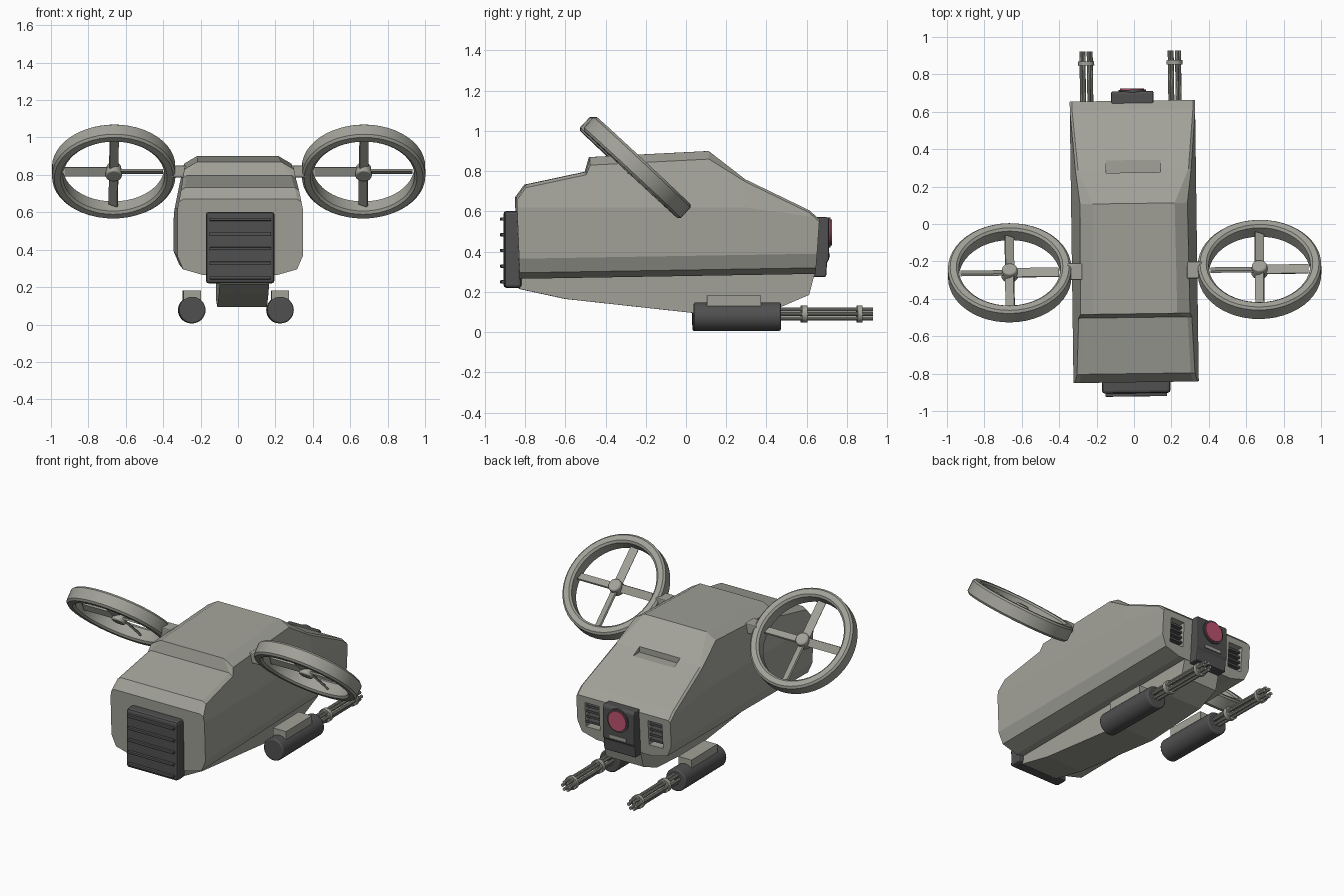
import bpy, bmesh, math
from mathutils import Matrix, Vector

if "Cube" in bpy.data.objects:
    bpy.data.objects.remove(bpy.data.objects["Cube"])


def material(name, rgb):
    m = bpy.data.materials.new(name)
    m.diffuse_color = (*rgb, 1)
    m.use_nodes = True
    m.node_tree.nodes["Principled BSDF"].inputs["Base Color"].default_value = m.diffuse_color
    return m


GREY = material("warm_grey", (0.36, 0.36, 0.32))
DARK = material("dark_grey", (0.08, 0.08, 0.08))
PINK = material("lens_pink", (0.50, 0.085, 0.16))


def finish(name, bm, mat, bevel=0, smooth=False):
    bmesh.ops.recalc_face_normals(bm, faces=bm.faces)
    me = bpy.data.meshes.new(name)
    bm.to_mesh(me)
    bm.free()
    ob = bpy.data.objects.new(name, me)
    bpy.context.collection.objects.link(ob)
    me.materials.append(mat)
    if bevel:
        mod = ob.modifiers.new("bevel", "BEVEL")
        mod.width, mod.segments = bevel, 2
    if smooth:
        bpy.ops.object.select_all(action="DESELECT")
        ob.select_set(True)
        bpy.context.view_layer.objects.active = ob
        bpy.ops.object.shade_smooth_by_angle(angle=math.radians(32))
    return ob


def box(name, lo, hi, mat, bevel=0):
    lo, hi = Vector(lo), Vector(hi)
    bm = bmesh.new()
    size = Matrix.Diagonal((*(hi - lo), 1))
    bmesh.ops.create_cube(bm, size=1, matrix=Matrix.Translation((lo + hi) / 2) @ size)
    return finish(name, bm, mat, bevel)


def add_cyl(bm, x, z, y0, y1, r, seg):
    """Cylinder lying along y."""
    mat = Matrix.Translation((x, (y0 + y1) / 2, z)) @ Matrix.Rotation(math.pi / 2, 4, "X")
    bmesh.ops.create_cone(bm, cap_ends=True, segments=seg, radius1=r, radius2=r,
                          depth=y1 - y0, matrix=mat)


def cyl(name, x, z, y0, y1, r, mat, seg=32, bevel=0):
    bm = bmesh.new()
    add_cyl(bm, x, z, y0, y1, r, seg)
    return finish(name, bm, mat, bevel, True)


def prism(name, pts, x0, x1, mat, bevel=0):
    """Side outline (y, z) extruded along x."""
    bm = bmesh.new()
    f = bm.faces.new([bm.verts.new((x0, y, z)) for y, z in pts])
    ext = bmesh.ops.extrude_face_region(bm, geom=[f])
    bmesh.ops.translate(bm, vec=(x1 - x0, 0, 0),
                        verts=[v for v in ext["geom"] if isinstance(v, bmesh.types.BMVert)])
    return finish(name, bm, mat, bevel)


# Hull: cross-sections lofted along its length
def hull_width(z):
    return 0.335 - 0.05 * max(0, z - 0.62) / 0.25


# y, top height, edge inset, edge drop, lean of the end
stations = [(-0.83, 0.67, 0.02, 0.015, -0.04), (-0.80, 0.733, 0.02, 0.015, 0),
            (-0.50, 0.797, 0.02, 0.015, 0), (-0.48, 0.87, 0.06, 0.04, 0),
            (0.11, 0.90, 0.06, 0.04, 0), (0.29, 0.76, 0.012, 0.012, 0),
            (0.61, 0.605, 0.012, 0.012, 0), (0.64, 0.56, 0.012, 0.012, 0.07)]
bm = bmesh.new()
rings = []
for y, top, inset, drop, lean in stations:
    low = 0.265 + 0.025 * (y + 0.84) / 1.5
    edge = top - drop
    half = [(0.20, low), (0.305, low + 0.03), (0.335, low + 0.10),
            (0.335, min(0.62, top - 0.03)), (hull_width(edge), edge),
            (hull_width(top) - inset, top)]
    ring = half + [(-x, z) for x, z in reversed(half)]
    rings.append([bm.verts.new((x, y + lean * (z - low), z)) for x, z in ring])
for a, b in zip(rings, rings[1:]):
    for i in range(len(a)):
        j = (i + 1) % len(a)
        bm.faces.new((a[i], a[j], b[j], b[i]))
bm.faces.new(rings[0])
bm.faces.new(rings[-1])
hull = finish("hull", bm, GREY)

# Recesses: slot in the sloping panel and two vents in the nose
cutters = [box("slot_cutter", (-0.145, 0.275, 0.735), (0.145, 0.36, 0.85), GREY)]
for s in (-1, 1):
    cutters.append(box("vent_cutter", (s * 0.225 - 0.05, 0.595, 0.36),
                       (s * 0.225 + 0.05, 0.75, 0.52), GREY))
for c in cutters:
    c.hide_render = True
    c.hide_set(True)
    mod = hull.modifiers.new("cut", "BOOLEAN")
    mod.operation, mod.object, mod.solver = "DIFFERENCE", c, "EXACT"

# Vent fins
for s in (-1, 1):
    for i in range(4):
        z = 0.385 + i * 0.034
        box("vent_fin", (s * 0.225 - 0.048, 0.60, z), (s * 0.225 + 0.048, 0.64, z + 0.014), DARK)

# Belly keel
prism("belly", [(-0.82, 0.28), (-0.83, 0.215), (-0.60, 0.165), (0.04, 0.095),
                (0.47, 0.125), (0.61, 0.185), (0.64, 0.30)], -0.11, 0.155, GREY)

# Grille on one end
box("grille_block", (-0.183, -0.905, 0.22), (0.183, -0.82, 0.602), DARK, 0.015)
for i in range(5):
    z = 0.25 + i * 0.078
    box("grille_bar", (-0.165, -0.922, z - 0.008), (0.165, -0.90, z + 0.008), DARK, 0.004)

# Sensor unit on the other end
prism("sensor_block", [(0.63, 0.275), (0.695, 0.275), (0.70, 0.35), (0.71, 0.36),
                       (0.71, 0.56), (0.70, 0.572), (0.64, 0.572)], -0.113, 0.113, DARK, 0.015)
cyl("lens_rim", 0, 0.495, 0.70, 0.718, 0.074, DARK)
cyl("lens", 0, 0.495, 0.71, 0.725, 0.064, PINK)
box("sensor_bar", (-0.06, 0.69, 0.37), (0.06, 0.716, 0.392), GREY)


# Ducted rotors
def rotor(s):
    place = Matrix.Translation((s * 0.668, -0.252, 0.818)) @ Matrix.Rotation(math.radians(-43), 4, "X")
    # duct ring: chamfered section swept round the axis
    bm = bmesh.new()
    prof = [(0.272, -0.035), (0.285, -0.047), (0.318, -0.047), (0.33, -0.035),
            (0.33, 0.035), (0.318, 0.047), (0.285, 0.047), (0.272, 0.035)]
    n = 48
    loops = [[bm.verts.new((r * math.cos(k * math.tau / n), r * math.sin(k * math.tau / n), z))
              for r, z in prof] for k in range(n)]
    for k in range(n):
        a, b = loops[k], loops[(k + 1) % n]
        for i in range(8):
            j = (i + 1) % 8
            bm.faces.new((a[i], a[j], b[j], b[i]))
    bm.transform(place)
    finish("rotor_duct", bm, GREY, 0, True)
    # hub
    bm = bmesh.new()
    bmesh.ops.create_cone(bm, cap_ends=True, segments=24, radius1=0.045, radius2=0.04, depth=0.07)
    bm.transform(place)
    finish("rotor_hub", bm, GREY, 0.008, True)
    # pitched blades
    bm = bmesh.new()
    for k in range(4):
        m = (place @ Matrix.Rotation(k * math.pi / 2, 4, "Z") @ Matrix.Translation((0.145, 0, 0))
             @ Matrix.Rotation(math.radians(25), 4, "X") @ Matrix.Diagonal((0.235, 0.05, 0.012, 1)))
        bmesh.ops.create_cube(bm, size=1, matrix=m)
    finish("rotor_blades", bm, GREY)
    # mounting arm
    xs = sorted((s * 0.28, s * 0.36))
    box("rotor_arm", (xs[0], -0.295, 0.787), (xs[1], -0.205, 0.85), GREY, 0.006)


# Rotary guns slung below
def gun(x):
    cyl("gun_pod", x, 0.077, 0.035, 0.468, 0.071, DARK, 32, 0.008)
    box("gun_mount", (x - 0.047, 0.10, 0.10), (x + 0.047, 0.37, 0.183), GREY)
    bm = bmesh.new()
    for k in range(6):
        a = k * math.pi / 3
        add_cyl(bm, x + 0.026 * math.cos(a), 0.09 + 0.026 * math.sin(a), 0.46, 0.925, 0.010, 10)
    finish("gun_barrels", bm, GREY, 0, True)
    cyl("barrel_clamp_inner", x, 0.09, 0.572, 0.60, 0.043, GREY, 24)
    cyl("barrel_clamp_outer", x, 0.09, 0.85, 0.873, 0.043, GREY, 24)


for s in (-1, 1):
    rotor(s)
    gun(s * 0.236 - 0.008)

# The whole craft is turned slightly about the vertical
turn = Matrix.Rotation(0.0135, 4, "Z")
for ob in bpy.data.objects:
    ob.data.transform(turn)
